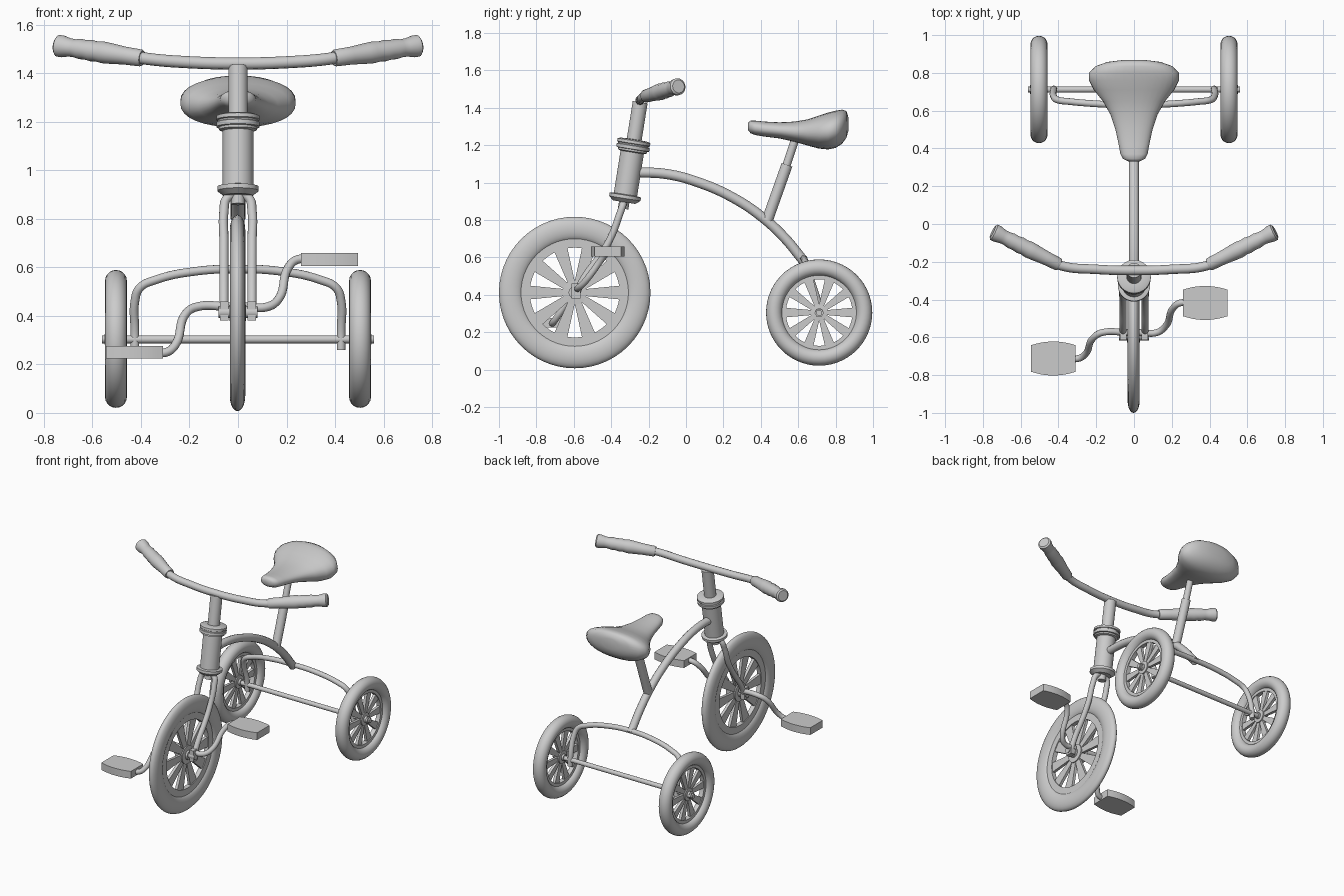
import bpy, bmesh, math
from mathutils import Vector

if "Cube" in bpy.data.objects:
    bpy.data.objects.remove(bpy.data.objects["Cube"])


def finish(name, bm, angle=35):
    bmesh.ops.recalc_face_normals(bm, faces=bm.faces)
    me = bpy.data.meshes.new(name)
    bm.to_mesh(me)
    bm.free()
    ob = bpy.data.objects.new(name, me)
    bpy.context.collection.objects.link(ob)
    smooth(ob, angle)
    return ob


def smooth(ob, angle=35):
    bpy.ops.object.select_all(action='DESELECT')
    ob.select_set(True)
    bpy.context.view_layer.objects.active = ob
    bpy.ops.object.shade_smooth_by_angle(angle=math.radians(angle))


def loft(name, rings, closed=False, angle=35):
    """Skin a list of point rings; cap the ends unless closed."""
    bm = bmesh.new()
    vs = [[bm.verts.new(p) for p in r] for r in rings]
    n = len(vs[0])
    for i in range(len(vs) if closed else len(vs) - 1):
        a, b = vs[i], vs[(i + 1) % len(vs)]
        for j in range(n):
            k = (j + 1) % n
            bm.faces.new((a[j], a[k], b[k], b[j]))
    if not closed:
        bm.faces.new(vs[0])
        bm.faces.new(vs[-1])
    return finish(name, bm, angle)


def lathe(name, profile, origin, direction, seg=32, closed=False):
    """Spin (radius, distance) pairs about an axis."""
    q = Vector(direction).to_track_quat('Z', 'Y')
    o = Vector(origin)
    rings = [[o + q @ Vector((r * math.cos(2 * math.pi * i / seg), r * math.sin(2 * math.pi * i / seg), d))
              for i in range(seg)] for r, d in profile]
    return loft(name, rings, closed)


def rod(name, a, b, r, seg=20):
    d = Vector(b) - Vector(a)
    return lathe(name, [(r, 0), (r, d.length)], a, d, seg)


def tube(name, pts, r, radii=None):
    cu = bpy.data.curves.new(name, 'CURVE')
    cu.dimensions = '3D'
    cu.bevel_depth = r
    cu.bevel_resolution = 4
    cu.resolution_u = 8
    cu.use_fill_caps = True
    s = cu.splines.new('BEZIER')
    s.bezier_points.add(len(pts) - 1)
    for i, (bp, p) in enumerate(zip(s.bezier_points, pts)):
        bp.co = p
        bp.handle_left_type = bp.handle_right_type = 'AUTO'
        bp.radius = radii[i] if radii else 1
    ob = bpy.data.objects.new(name, cu)
    bpy.context.collection.objects.link(ob)
    bpy.ops.object.select_all(action='DESELECT')
    ob.select_set(True)
    bpy.context.view_layer.objects.active = ob
    bpy.ops.object.convert(target='MESH')
    smooth(bpy.context.object)


def wheel(name, c, R, radial, half_w, rim_in, hub_r):
    X = (1, 0, 0)
    # tyre
    rm = R - radial
    prof = [(rm + radial * math.cos(t), half_w * math.sin(t))
            for t in [2 * math.pi * i / 20 for i in range(20)]]
    lathe(name + "_tyre", prof, c, X, 56, True)
    # rim
    r0, r1, w = rim_in, R - 1.7 * radial, 0.016
    lathe(name + "_rim", [(r0, -w), (r1, -w), (r1, w), (r0, w)], c, X, 56, True)
    # hub
    lathe(name + "_hub", [(hub_r * .5, -.034), (hub_r * .5, -.02), (hub_r, -.018), (hub_r, .018),
                          (hub_r * .5, .02), (hub_r * .5, .034)], c, X, 28)
    # tapered spokes
    bm = bmesh.new()
    for k in range(10):
        a = math.radians(18 + 36 * k)
        u, v = Vector((0, math.sin(a), math.cos(a))), Vector((0, math.cos(a), -math.sin(a)))
        rings = []
        for r, w in ((hub_r * .8, .045 * R), (rim_in * 1.03, .092 * R)):
            rings.append([bm.verts.new(Vector(c) + u * r + v * sv * w + Vector((sx * .01, 0, 0)))
                          for sv, sx in ((-1, -1), (1, -1), (1, 1), (-1, 1))])
        for j in range(4):
            m = (j + 1) % 4
            bm.faces.new((rings[0][j], rings[0][m], rings[1][m], rings[1][j]))
        bm.faces.new(rings[0])
        bm.faces.new(rings[1])
    finish(name + "_spokes", bm)


# wheels
wheel("front_wheel", (-.002, -.595, .412), .405, .0635, .032, .24, .065)
for side, s in (("left", -1), ("right", 1)):
    wheel("rear_wheel_" + side, (s * .503, .712, .305), .284, .044, .045, .178, .045)

# rear axle with end nuts
rod("rear_axle", (-.56, .712, .303), (.56, .712, .303), .016)
for s in (-1, 1):
    rod("axle_nut", (s * .538, .712, .303), (s * .55, .712, .303), .025, 6)

# steering column: flanges, head tube, collar and stem
lo, hi = Vector((0, -.327, .915)), Vector((0, -.245, 1.43))
ax = (hi - lo).normalized()
lathe("head_tube", [(.06, -.02), (.085, 0), (.085, .018), (.063, .022), (.063, .25), (.078, .255), (.078, .265),
                    (.089, .267), (.089, .285), (.083, .288), (.083, .294), (.089, .297), (.089, .312),
                    (.075, .318), (.04, .32)], lo, ax, 40)
rod("stem", lo + ax * .3, hi, .04, 28)

# handlebar and grips
tube("handlebar", [(-.46, -.185, 1.475), (-.38, -.222, 1.46), (-.2, -.24, 1.445), (0, -.246, 1.44),
                   (.2, -.24, 1.445), (.38, -.222, 1.46), (.46, -.185, 1.475)], .025)
for side, s in (("left", -1), ("right", 1)):
    a, b = Vector((s * .395, -.216, 1.462)), Vector((s * .748, -.04, 1.514))
    L = (b - a).length
    lathe("grip_" + side, [(r, t * L) for r, t in (
        (.031, 0), (.035, .02), (.037, .2), (.043, .38), (.045, .46), (.041, .53), (.044, .59), (.040, .66),
        (.042, .72), (.037, .79), (.038, .85), (.045, .93), (.045, .98), (.035, 1))], a, b - a)

# front fork, an upside-down U whose legs sweep forward
leg = [(.058, -.59, .40), (.058, -.545, .49), (.058, -.455, .615), (.058, -.40, .71), (.058, -.355, .83),
       (.045, -.336, .885)]
tube("front_fork", leg + [(0, -.333, .903)] + [(-x, y, z) for x, y, z in reversed(leg)], .019)
rod("fork_crown", (0, -.336, .86), (0, -.325, .93), .028)
for s in (-1, 1):
    bpy.ops.mesh.primitive_cube_add(size=1, location=(s * .057, -.588, .42))
    ob = bpy.context.object
    ob.name = "fork_end"
    ob.scale = (.034, .05, .08)
rod("front_axle", (-.08, -.592, .415), (.08, -.592, .415), .024)

# cranks and pedals
for side, s, py, pz, sx in (("right", 1, -.418, .632, .0), ("left", -1, -.712, .25, .05)):
    y0, z0 = -.575, .437
    pts = [(.03, y0, z0), (.12 + sx, y0, z0), (.165 + sx, y0 + .2 * (py - y0), z0 + .15 * (pz - z0)),
           (.21 + sx, y0 + .85 * (py - y0), z0 + .85 * (pz - z0)), (.245 + sx, py, pz), (.30 + sx, py, pz)]
    tube("crank_" + side, [(s * x, y, z) for x, y, z in pts], .018)
    rings = []
    for i in range(11):
        t = i / 5 - 1
        h = .09 - .02 * t * t
        x = s * (.377 + sx + .118 * t)
        rings.append([(x, py + a * h, pz + b * .026) for a, b in ((-1, -1), (1, -1), (1, 1), (-1, 1))])
    loft("pedal_" + side, rings)

# arched frame tube
tube("frame_tube", [(0, -.29, 1.055), (0, -.1, 1.045), (0, .075, .998), (0, .25, .92), (0, .395, .825),
                    (0, .52, .712), (0, .63, .58)], .027)

# rear fork arch carrying the axle
half = [(.425, .715, .26), (.425, .71, .34), (.425, .675, .46), (.405, .657, .515), (.34, .648, .548),
        (.18, .635, .583)]
tube("rear_fork", half + [(0, .628, .593)] + [(-x, y, z) for x, y, z in reversed(half)], .018)

# seat post
rod("seat_post_lower", (0, .435, .80), (0, .54, 1.095), .030)
rod("seat_post_upper", (0, .53, 1.07), (0, .59, 1.25), .022)

# seat, lofted from nose to tail
secs = [(.332, .03, 1.28, 1.32), (.345, .058, 1.264, 1.331), (.37, .072, 1.254, 1.331), (.42, .081, 1.246, 1.326),
        (.5, .098, 1.236, 1.322), (.58, .125, 1.218, 1.326), (.65, .165, 1.198, 1.338), (.71, .213, 1.182, 1.358),
        (.76, .238, 1.177, 1.374), (.80, .238, 1.185, 1.384), (.835, .205, 1.208, 1.39), (.858, .14, 1.24, 1.382),
        (.868, .06, 1.275, 1.35)]
rings = []
for y, w, zb, zt in secs:
    ring = []
    for i in range(32):
        a = 2 * math.pi * i / 32
        c, s = math.cos(a), math.sin(a)
        ring.append((w * math.copysign(abs(c) ** .9, c), y,
                     (zb + zt) / 2 + (zt - zb) / 2 * math.copysign(abs(s) ** .9, s)))
    rings.append(ring)
seat = loft("seat", rings, angle=70)
